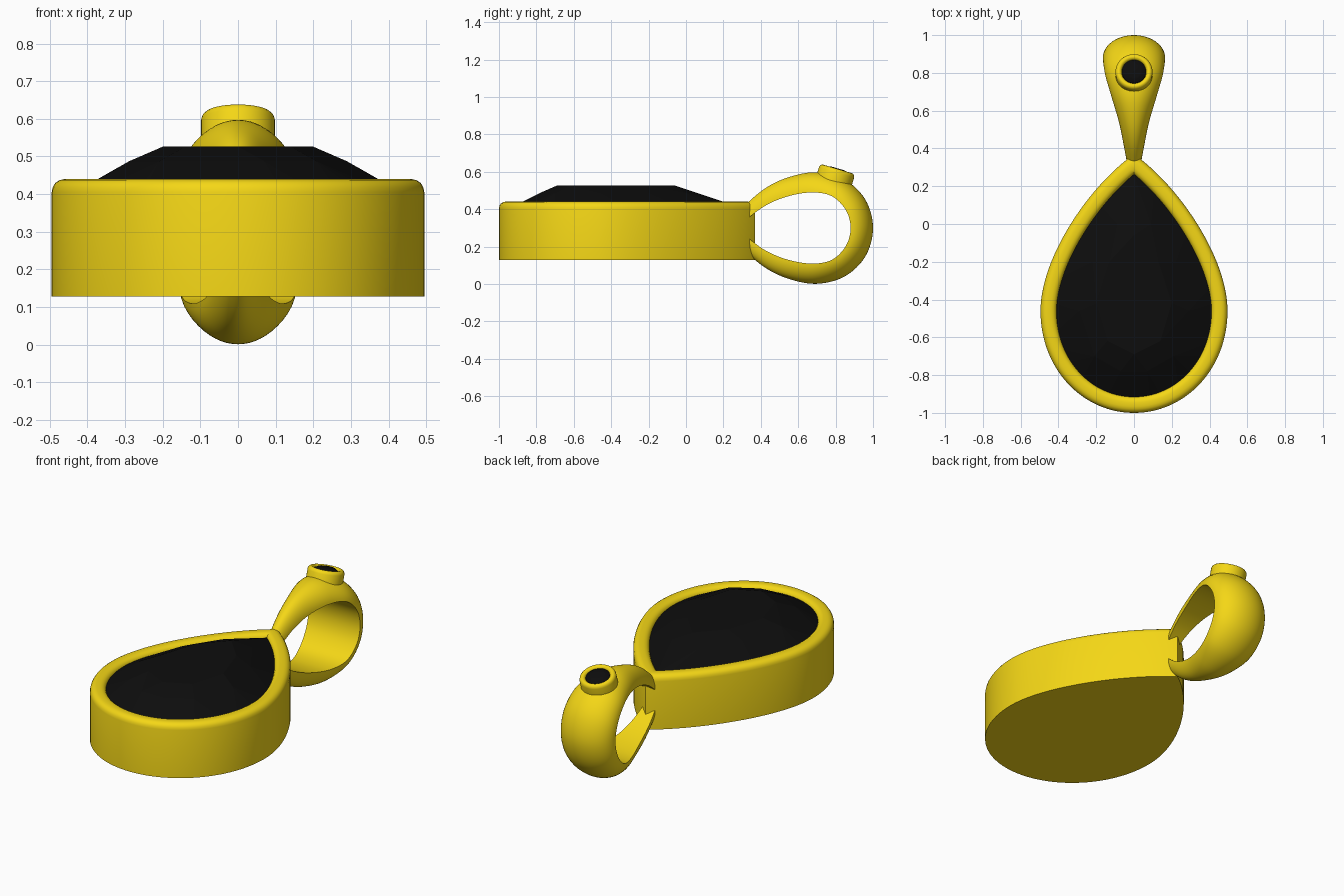
import bpy, bmesh, math
from mathutils import Vector, Matrix
from mathutils.geometry import interpolate_bezier

if "Cube" in bpy.data.objects:
    bpy.data.objects.remove(bpy.data.objects["Cube"])


def material(name, rgb):
    m = bpy.data.materials.new(name)
    m.diffuse_color = (*rgb, 1)
    m.use_nodes = True
    m.node_tree.nodes["Principled BSDF"].inputs["Base Color"].default_value = m.diffuse_color
    return m


GOLD = material("gold", (0.91, 0.68, 0.008))
BLACK = material("black_stone", (0.004, 0.004, 0.004))


def finish(name, bm, mat, smooth=True):
    bmesh.ops.remove_doubles(bm, verts=bm.verts, dist=1e-5)
    bmesh.ops.recalc_face_normals(bm, faces=bm.faces)
    me = bpy.data.meshes.new(name)
    bm.to_mesh(me)
    bm.free()
    me.materials.append(mat)
    ob = bpy.data.objects.new(name, me)
    bpy.context.collection.objects.link(ob)
    if smooth:
        bpy.ops.object.select_all(action='DESELECT')
        bpy.context.view_layer.objects.active = ob
        ob.select_set(True)
        bpy.ops.object.shade_smooth_by_angle(angle=math.radians(35))
    return ob


def loft(bm, rings, cap_start=True, cap_end=True):
    """Skin a list of closed rings, optionally capping the ends."""
    vs = [[bm.verts.new(p) for p in r] for r in rings]
    n = len(vs[0])
    for a, b in zip(vs, vs[1:]):
        for i in range(n):
            j = (i + 1) % n
            bm.faces.new((a[i], a[j], b[j], b[i]))
    if cap_start:
        bm.faces.new(vs[0][::-1])
    if cap_end:
        bm.faces.new(vs[-1])


# Teardrop outline: right half from the tip to the bottom
V = Vector
HALF = interpolate_bezier(V((0, .37)), V((.24, .20)), V((.495, -.18)), V((.495, -.46)), 40)
HALF += interpolate_bezier(V((.495, -.46)), V((.495, -.77)), V((.27, -1)), V((0, -1)), 40)[1:]


def teardrop(d, z):
    """Closed teardrop ring, inset by d, at height z."""
    pts = []
    last = len(HALF) - 1
    for i, p in enumerate(HALF):
        t = (HALF[min(i + 1, last)] - HALF[max(i - 1, 0)]).normalized()
        if i == last:
            t = V((-1, 0))
        pts.append(p + V((t.y, -t.x)) * d)
    # collapse the part that crosses the centre line into the inner tip
    k = next(i for i, p in enumerate(pts) if p.x > 1e-6)
    if k:
        a, b = pts[k - 1], pts[k]
        tip = V((0, a.y + (b.y - a.y) * (-a.x) / (b.x - a.x)))
        pts[:k] = [tip] * k
    pts[0].x = pts[-1].x = 0
    full = pts + [V((-p.x, p.y)) for p in pts[-2:0:-1]]
    return [(p.x, p.y, z) for p in full]


# Setting: solid body with rounded rim and a recess for the stone
bm = bmesh.new()
profile = [(0, .128), (0, .405), (.003, .419), (.010, .430), (.021, .437), (.034, .44),
           (.055, .44), (.068, .437), (.078, .430), (.084, .420), (.086, .408), (.086, .38)]
loft(bm, [teardrop(d, z) for d, z in profile])
finish("setting", bm, GOLD)

# Main faceted stone: hull of girdle, crown and table points
bm = bmesh.new()
table = [(0, -.06), (.13, -.20), (.20, -.42), (.14, -.62), (0, -.69)]
crown = [(.09, .00), (.22, -.20), (.29, -.46), (.21, -.70), (.07, -.78)]
pts = [(s * x, y, .526) for x, y in table for s in (1, -1)]
pts += [(s * x, y, .487) for x, y in crown for s in (1, -1)]
pts += teardrop(.084, .418) + teardrop(.084, .385)
for p in set(pts):
    bm.verts.new(p)
res = bmesh.ops.convex_hull(bm, input=bm.verts)
bmesh.ops.delete(bm, geom=[v for v in bm.verts if not v.link_faces], context='VERTS')
finish("main_stone", bm, BLACK, smooth=False)

# Bail: D-shaped section swept round a loop
# stations: outer y, outer z, inner y, inner z, half width (z from loop centre)
stations = [(.29, .100, .31, .035, .035), (.42, .210, .42, .117, .055),
            (.55, .272, .54, .168, .080), (.70, .298, .67, .190, .118),
            (.85, .258, .78, .170, .150), (.96, .150, .855, .095, .163),
            (1.0, .0, .88, .0, .165)]
stations += [(a, -b, c, -d, w) for a, b, c, d, w in stations[-2::-1]]


def catmull(p0, p1, p2, p3, t):
    return [.5 * (2 * b + (c - a) * t + (2 * a - 5 * b + 4 * c - d) * t * t
                  + (3 * b - a - 3 * c + d) * t ** 3) for a, b, c, d in zip(p0, p1, p2, p3)]


rings = []
n = len(stations)
for i in range(n - 1):
    quad = [stations[min(max(i + k, 0), n - 1)] for k in (-1, 0, 1, 2)]
    for s in range(8 + (i == n - 2)):
        oy, oz, iy, iz, w = catmull(*quad, s / 8)
        ring = []
        for k in range(25):
            a = math.pi * k / 24
            f = math.sin(a)
            ring.append((w * math.cos(a), iy + (oy - iy) * f, .299 + iz + (oz - iz) * f))
        rings.append(ring)
bm = bmesh.new()
loft(bm, rings)
finish("bail", bm, GOLD)

# Small round collet and stone on the bail, tilted backwards
place = Matrix.Translation((0, .81, .614)) @ Matrix.Rotation(math.radians(-16.5), 4, 'X')


def lathe(name, prof, mat):
    bm = bmesh.new()
    loft(bm, [[(r * math.cos(math.tau * i / 48), r * math.sin(math.tau * i / 48), z)
               for i in range(48)] for r, z in prof])
    bm.transform(place)
    finish(name, bm, mat)


lathe("collet", [(.098, -.085), (.098, -.018), (.095, -.008), (.088, -.001), (.080, .001),
                 (.072, -.002), (.066, -.009), (.064, -.02)], GOLD)
lathe("small_stone", [(.064, -.03), (.064, -.010), (.045, .002), (.034, .004)], BLACK)
